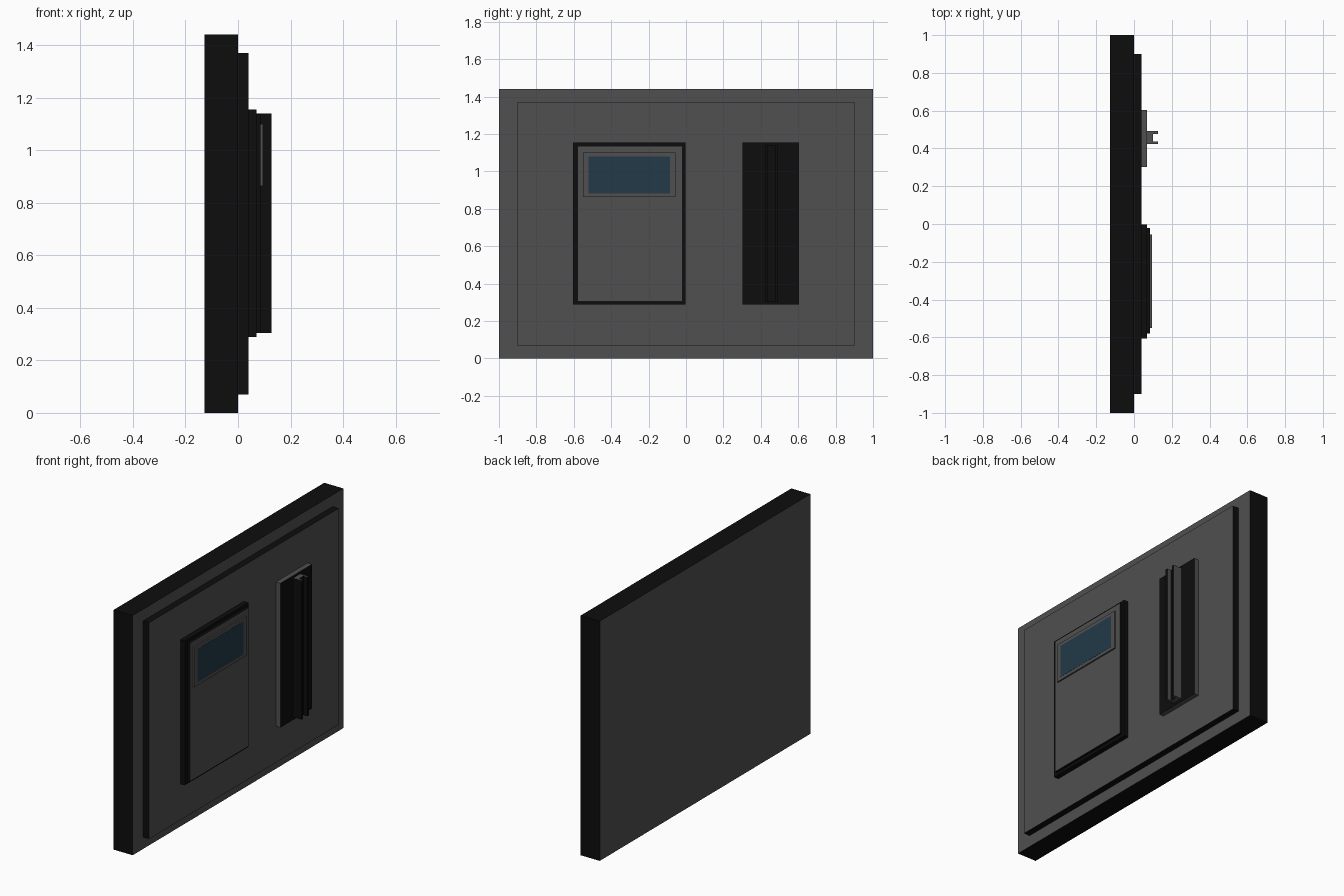
import bpy, bmesh
from mathutils import Vector

if "Cube" in bpy.data.objects:
    bpy.data.objects.remove(bpy.data.objects["Cube"])


def material(name, rgb):
    m = bpy.data.materials.new(name)
    m.diffuse_color = (*rgb, 1)
    m.use_nodes = True
    m.node_tree.nodes["Principled BSDF"].inputs["Base Color"].default_value = m.diffuse_color
    return m


GREY = material("dark_grey", (0.08, 0.08, 0.08))
BLACK = material("black", (0.004, 0.004, 0.004))
BLUE = material("screen_blue", (0.016, 0.042, 0.065))


def prism(name, outline, z0, z1, front, sides, black_left=False):
    """Extrude an XY outline upward; faces along x get `front`, the rest `sides`."""
    bm = bmesh.new()
    base = bm.faces.new([bm.verts.new((x, y, z0)) for x, y in outline])
    ext = bmesh.ops.extrude_face_region(bm, geom=[base])
    top = [v for v in ext["geom"] if isinstance(v, bmesh.types.BMVert)]
    bmesh.ops.translate(bm, verts=top, vec=Vector((0, 0, z1 - z0)))
    bmesh.ops.recalc_face_normals(bm, faces=bm.faces[:])
    bm.normal_update()
    for f in bm.faces:
        f.material_index = 0 if abs(f.normal.x) > 0.5 else 1
        if black_left and f.normal.y < -0.5:
            f.material_index = 0
    me = bpy.data.meshes.new(name)
    bm.to_mesh(me)
    bm.free()
    me.materials.append(front)
    me.materials.append(sides)
    ob = bpy.data.objects.new(name, me)
    bpy.context.collection.objects.link(ob)
    return ob


def slab(name, x, y, z, front, sides):
    outline = [(x[0], y[0]), (x[1], y[0]), (x[1], y[1]), (x[0], y[1])]
    return prism(name, outline, z[0], z[1], front, sides)


# Wall box and raised face plate
slab("back_box", (-0.127, 0.0), (-1, 1), (0, 1.44), GREY, BLACK)
slab("face_plate", (0.0, 0.04), (-0.9, 0.9), (0.07, 1.37), GREY, BLACK)

# Keypad with its display
slab("keypad_frame", (0.04, 0.07), (-0.605, -0.002), (0.288, 1.155), BLACK, BLACK)
slab("keypad_panel", (0.07, 0.086), (-0.58, -0.02), (0.305, 1.137), GREY, BLACK)
slab("display_bezel", (0.086, 0.095), (-0.55, -0.055), (0.863, 1.10), GREY, GREY)
slab("display_screen", (0.095, 0.096), (-0.52, -0.085), (0.882, 1.08), BLUE, BLUE)

# Card reader plate with a U-shaped swipe channel
slab("reader_plate", (0.04, 0.07), (0.302, 0.603), (0.288, 1.155), BLACK, GREY)
channel = [(0.07, 0.423), (0.127, 0.423), (0.127, 0.438), (0.10, 0.438),
           (0.10, 0.477), (0.127, 0.477), (0.127, 0.492), (0.07, 0.492)]
prism("swipe_channel", channel, 0.305, 1.14, BLACK, GREY, black_left=True)
